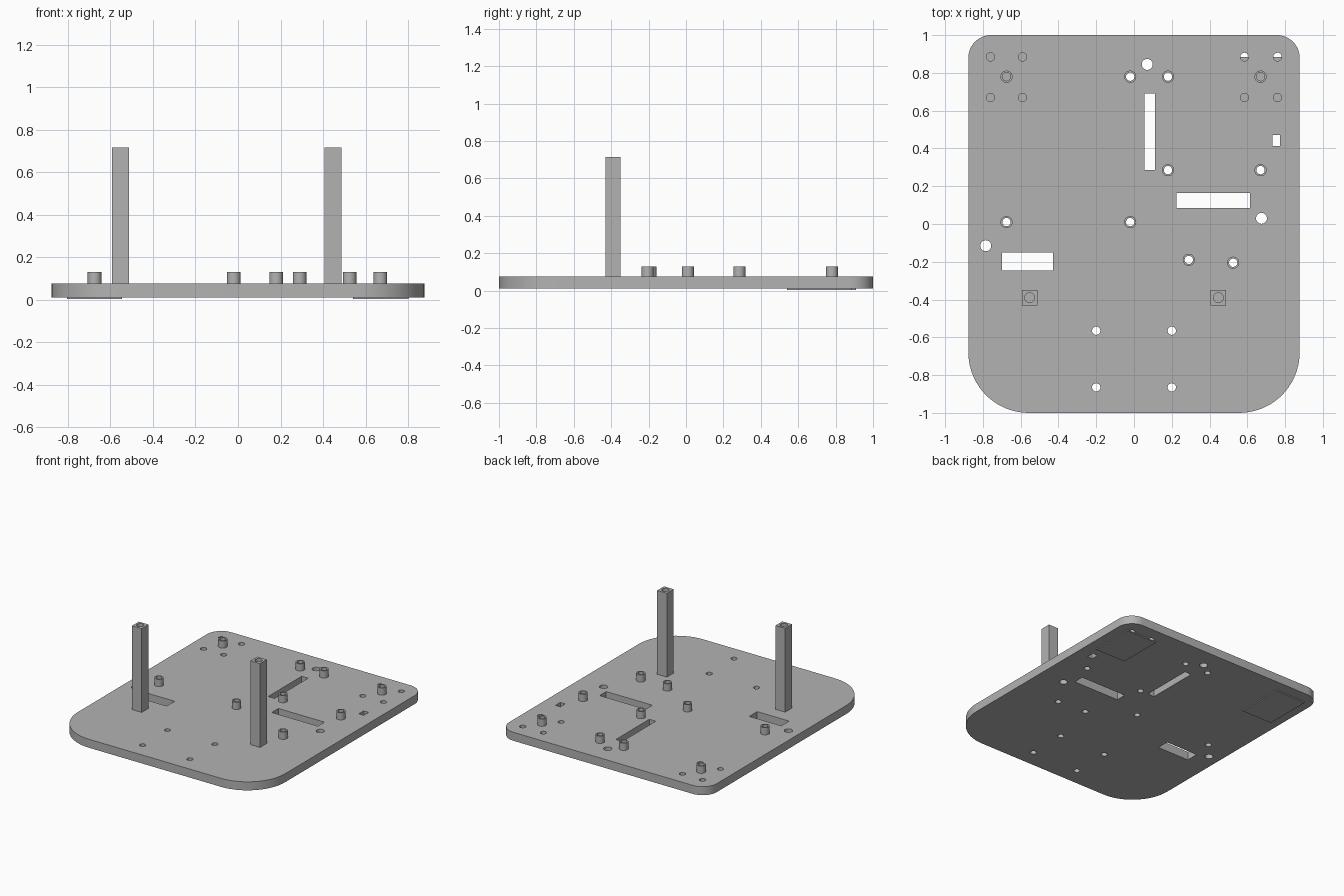
import bpy, bmesh
from math import cos, sin, pi, radians

cube = bpy.data.objects.get("Cube")
if cube:
    bpy.data.objects.remove(cube)

grey = bpy.data.materials.new("plain grey")
grey.use_nodes = True
GREY = (0.45, 0.45, 0.45, 1)
grey.diffuse_color = GREY
grey.node_tree.nodes["Principled BSDF"].inputs["Base Color"].default_value = GREY


def arc(x, y, r, start=0, sweep=2 * pi, n=32, closed=True):
    steps = n if closed else n - 1
    return [(x + r * cos(start + sweep * i / steps),
             y + r * sin(start + sweep * i / steps)) for i in range(n)]


def rect(x0, x1, y0, y1):
    return [(x0, y0), (x1, y0), (x1, y1), (x0, y1)]


def slab(name, loops, z0, z1):
    """Extrude an outline, with inner loops as holes, between two heights."""
    curve = bpy.data.curves.new(name + " profile", "CURVE")
    curve.dimensions = "2D"
    curve.fill_mode = "BOTH"
    curve.extrude = (z1 - z0) / 2
    for loop in loops:
        spline = curve.splines.new("POLY")
        spline.points.add(len(loop) - 1)
        for point, (x, y) in zip(spline.points, loop):
            point.co = (x, y, 0, 1)
        spline.use_cyclic_u = True
    temp = bpy.data.objects.new(name + " profile", curve)
    bpy.context.collection.objects.link(temp)
    bpy.context.view_layer.update()
    graph = bpy.context.evaluated_depsgraph_get()
    mesh = bpy.data.meshes.new_from_object(temp.evaluated_get(graph))
    bpy.data.objects.remove(temp)

    bm = bmesh.new()
    bm.from_mesh(mesh)
    bmesh.ops.remove_doubles(bm, verts=bm.verts, dist=0.0001)
    bmesh.ops.translate(bm, verts=bm.verts, vec=(0, 0, (z0 + z1) / 2))
    bmesh.ops.recalc_face_normals(bm, faces=bm.faces)
    bm.to_mesh(mesh)
    bm.free()
    mesh.materials.clear()
    mesh.materials.append(grey)
    obj = bpy.data.objects.new(name, mesh)
    bpy.context.collection.objects.link(obj)
    bpy.ops.object.select_all(action="DESELECT")
    obj.select_set(True)
    bpy.context.view_layer.objects.active = obj
    bpy.ops.object.shade_smooth_by_angle(angle=radians(30))
    return obj


BOTTOM, TOP = 0.01, 0.075
W = 0.877
BACK_R, FRONT_R = 0.12, 0.32

# Base plate outline: tight back corners, wide front corners
outline = []
for sx, sy, r, start in ((1, 1, BACK_R, 0), (-1, 1, BACK_R, pi / 2),
                         (-1, -1, FRONT_R, pi), (1, -1, FRONT_R, 1.5 * pi)):
    outline += arc(sx * (W - r), sy * (1 - r), r, start, pi / 2, 16, False)

# Screw holes, cable holes and slots
standoffs = [(-0.675, 0.78), (-0.02, 0.78), (0.18, 0.78), (0.67, 0.78),
             (0.18, 0.285), (0.67, 0.285), (-0.675, 0.01), (-0.02, 0.01),
             (0.29, -0.19), (0.525, -0.205)]
screws = [(x, y) for x in (-0.2, 0.2) for y in (-0.565, -0.865)]
screws += [(x, y) for x in (-0.76, -0.59, 0.585, 0.76) for y in (0.67, 0.885)]
cables = [(0.07, 0.845), (0.675, 0.03), (-0.785, -0.115)]
slots = [(0.055, 0.11, 0.285, 0.69), (0.225, 0.615, 0.085, 0.165),
         (-0.7, -0.43, -0.245, -0.15), (0.732, 0.773, 0.413, 0.472)]

holes = [arc(x, y, 0.022) for x, y in standoffs + screws]
holes += [arc(x, y, 0.029) for x, y in cables]
holes += [rect(*s) for s in slots]
slab("base_plate", [outline] + holes, BOTTOM, TOP)

# Hollow standoffs
for i, (x, y) in enumerate(standoffs):
    slab(f"standoff_{i + 1}", [arc(x, y, 0.032), arc(x, y, 0.022)], TOP, 0.13)

# Square pillars with a blind screw hole in the top
for side, x in (("right", -0.553), ("left", 0.447)):
    square = rect(x - 0.041, x + 0.041, -0.431, -0.349)
    slab(f"{side}_pillar", [square], TOP, 0.6)
    slab(f"{side}_pillar_socket", [square, arc(x, -0.39, 0.026)], 0.6, 0.715)

# Thin pads closing the back corner holes from below
for side, x, back in (("right", -0.675, 0.91), ("left", 0.672, 0.885)):
    slab(f"{side}_pad", [rect(x - 0.13, x + 0.13, 0.54, back)], 0.002, BOTTOM)
